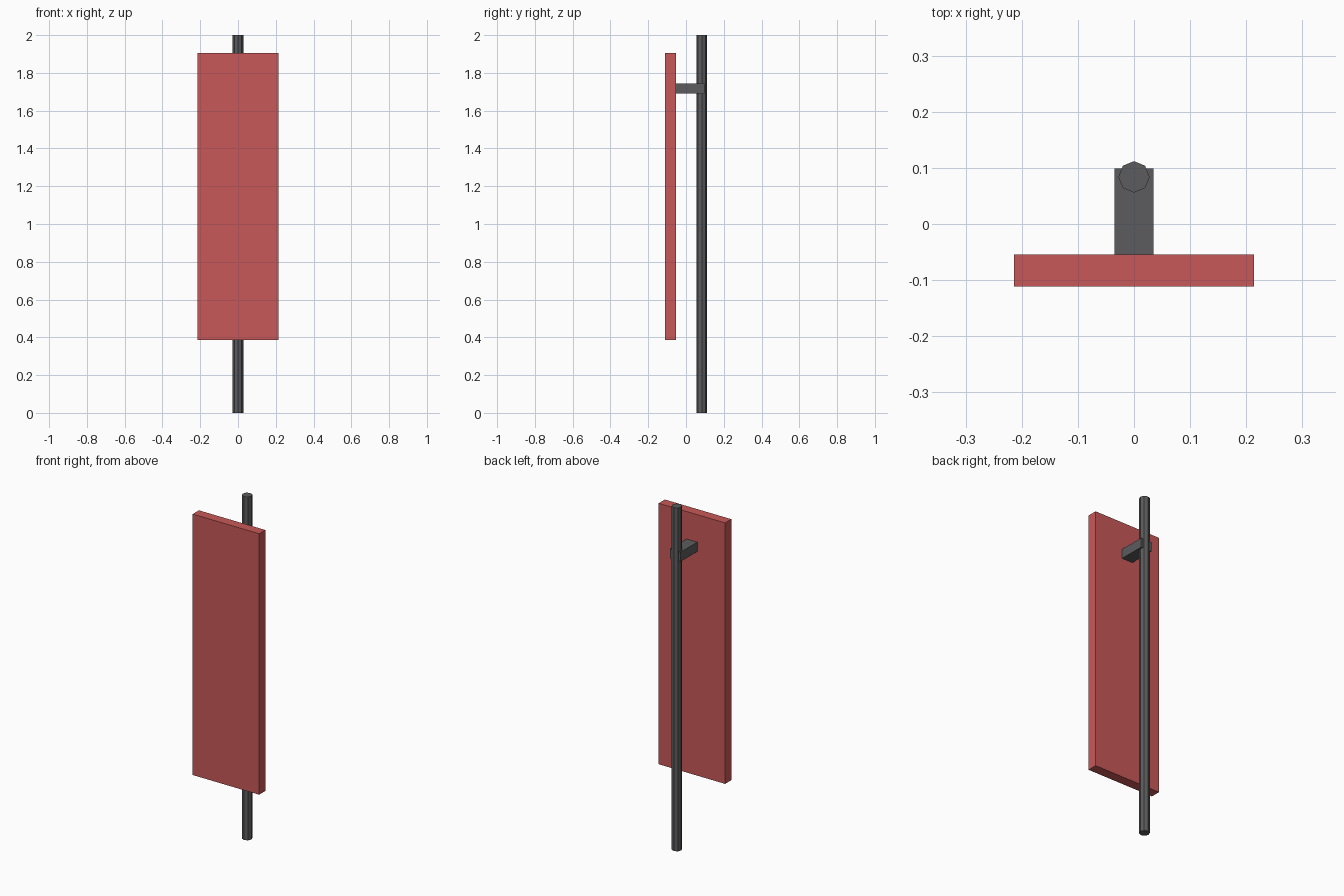
import bpy

cube = bpy.data.objects.get("Cube")
if cube:
    bpy.data.objects.remove(cube, do_unlink=True)


def material(name, rgb):
    mat = bpy.data.materials.new(name)
    mat.use_nodes = True
    mat.diffuse_color = (*rgb, 1)
    mat.node_tree.nodes["Principled BSDF"].inputs["Base Color"].default_value = (*rgb, 1)
    return mat


def box(name, low, high, mat):
    center = [(a + b) / 2 for a, b in zip(low, high)]
    bpy.ops.mesh.primitive_cube_add(size=1, location=center)
    obj = bpy.context.object
    obj.name = name
    obj.scale = [b - a for a, b in zip(low, high)]
    bpy.ops.object.transform_apply(location=False, rotation=False, scale=True)
    obj.data.materials.append(mat)


red = material("banner red", (0.58, 0.098, 0.098))
grey = material("dark grey metal", (0.107, 0.107, 0.112))

# Upright eight-sided pole
bpy.ops.mesh.primitive_cylinder_add(vertices=8, radius=0.028, depth=2, location=(0, 0.084, 1))
pole = bpy.context.object
pole.name = "pole"
pole.data.materials.append(grey)

# Bracket joining the pole to the hanging panel
box("bracket", (-0.035, -0.054, 1.69), (0.035, 0.099, 1.745), grey)

# Hanging panel
box("banner_panel", (-0.214, -0.111, 0.385), (0.214, -0.054, 1.905), red)
